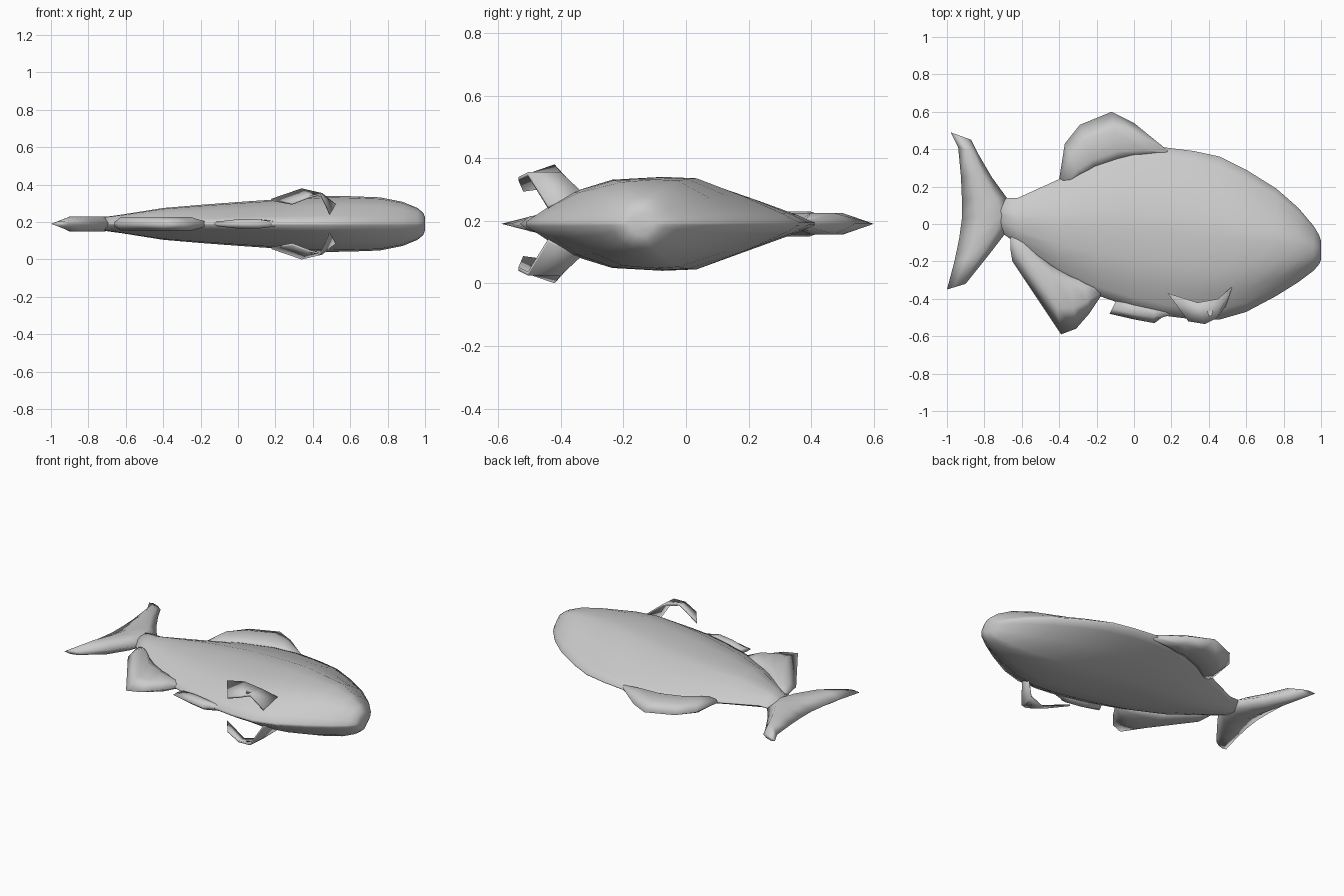
import bpy, bmesh

old = bpy.data.objects.get("Cube")
if old:
    bpy.data.objects.remove(old, do_unlink=True)

MID = 0.19  # height of the plane of symmetry

grey = bpy.data.materials.new("plain_grey")
grey.use_nodes = True
grey.diffuse_color = (0.6, 0.6, 0.6, 1)
grey.node_tree.nodes["Principled BSDF"].inputs["Base Color"].default_value = (0.6, 0.6, 0.6, 1)


def finish(name, bm):
    """Turn a bmesh into a smooth-shaded object."""
    bmesh.ops.remove_doubles(bm, verts=bm.verts, dist=0.0005)
    bmesh.ops.recalc_face_normals(bm, faces=bm.faces)
    for f in bm.faces:
        f.smooth = True
    mesh = bpy.data.meshes.new(name)
    bm.to_mesh(mesh)
    bm.free()
    mesh.materials.append(grey)
    obj = bpy.data.objects.new(name, mesh)
    bpy.context.collection.objects.link(obj)
    return obj


def loft(name, rings):
    """Skin closed rings of points and cap both ends."""
    bm = bmesh.new()
    rows = [[bm.verts.new(p) for p in ring] for ring in rings]
    n = len(rows[0])
    for a, b in zip(rows, rows[1:]):
        for i in range(n):
            j = (i + 1) % n
            bm.faces.new((a[i], a[j], b[j], b[i]))
    bm.faces.new(rows[0])
    bm.faces.new(rows[-1])
    return finish(name, bm)


def fin(name, inner, outer, thick, end_thick=0.012):
    """Lens-sectioned fin spanning two edge lines."""
    rings = []
    for k, ((ax, ay), (bx, by)) in enumerate(zip(inner, outer)):
        t = end_thick if k in (0, len(inner) - 1) else thick
        profile = ((0, 0), (0.25, t), (0.65, t), (1, 0), (0.65, -t), (0.25, -t))
        rings.append([(ax + (bx - ax) * u, ay + (by - ay) * u, MID + z) for u, z in profile])
    return loft(name, rings)


# Body: x, back edge, belly edge, half thickness
stations = [
    (-0.73, 0.14, -0.03, 0.035), (-0.62, 0.14, -0.11, 0.05),
    (-0.4, 0.24, -0.27, 0.085), (-0.2, 0.34, -0.38, 0.102),
    (0.0, 0.4, -0.45, 0.117), (0.16, 0.41, -0.49, 0.128),
    (0.32, 0.39, -0.51, 0.14), (0.46, 0.36, -0.51, 0.15),
    (0.6, 0.29, -0.47, 0.148), (0.76, 0.19, -0.385, 0.142),
    (0.88, 0.085, -0.31, 0.118), (0.96, -0.01, -0.25, 0.085),
    (0.99, -0.06, -0.215, 0.06), (1.0, -0.09, -0.19, 0.035),
]
section = [(-1, 0.05), (-0.87, 0.3), (-0.67, 0.67), (-0.37, 0.94), (0.0, 1),
           (0.25, 0.97), (0.6, 0.58), (0.88, 0.22), (1, 0.03)]
rings = []
for x, top, low, w in stations:
    c, h = (top + low) / 2, (top - low) / 2
    side = [(x, c + v * h, s * w) for v, s in section]
    rings.append([(x, y, MID + z) for x, y, z in side] +
                 [(x, y, MID - z) for x, y, z in reversed(side)])
loft("body", rings)

# Forked tail
fin("tail_fin",
    [(-0.87, 0.45), (-0.83, 0.37), (-0.76, 0.25), (-0.68, 0.14), (-0.64, 0.05),
     (-0.68, -0.04), (-0.78, -0.17), (-0.9, -0.32)],
    [(-0.98, 0.49), (-0.94, 0.41), (-0.925, 0.25), (-0.92, 0.13), (-0.92, 0.03),
     (-0.935, -0.08), (-0.96, -0.2), (-1.0, -0.35)], 0.04)

# Fin on the back
fin("dorsal_fin",
    [(0.2, 0.37), (0.06, 0.35), (-0.08, 0.32), (-0.2, 0.28), (-0.28, 0.24), (-0.34, 0.2)],
    [(0.16, 0.41), (0.0, 0.54), (-0.12, 0.6), (-0.29, 0.53), (-0.37, 0.43), (-0.4, 0.24)], 0.034)

# Fins under the belly
fin("anal_fin",
    [(-0.66, -0.04), (-0.58, -0.08), (-0.45, -0.18), (-0.35, -0.24), (-0.27, -0.29), (-0.16, -0.33)],
    [(-0.66, -0.14), (-0.65, -0.2), (-0.39, -0.59), (-0.31, -0.56), (-0.24, -0.48), (-0.18, -0.39)], 0.036)
fin("pelvic_fin",
    [(-0.09, -0.4), (0.0, -0.42), (0.1, -0.44), (0.25, -0.47)],
    [(-0.13, -0.48), (0.0, -0.51), (0.11, -0.53), (0.15, -0.5)], 0.025)

# Arched side fins, swept back from the root
rows = [((0.53, -0.33, 0.1), (0.49, -0.44, 0.06)),
        ((0.45, -0.4, 0.165), (0.44, -0.505, 0.165)),
        ((0.34, -0.42, 0.19), (0.38, -0.535, 0.15)),
        ((0.18, -0.37, 0.135), (0.29, -0.52, 0.115))]
for name, sign in (("pectoral_fin_upper", 1), ("pectoral_fin_lower", -1)):
    loft(name, [[(ax, ay, MID + sign * az), (bx, by, MID + sign * bz),
                 (bx, by, MID + sign * (bz - 0.012)), (ax, ay, MID + sign * (az - 0.012))]
                for (ax, ay, az), (bx, by, bz) in rows])
